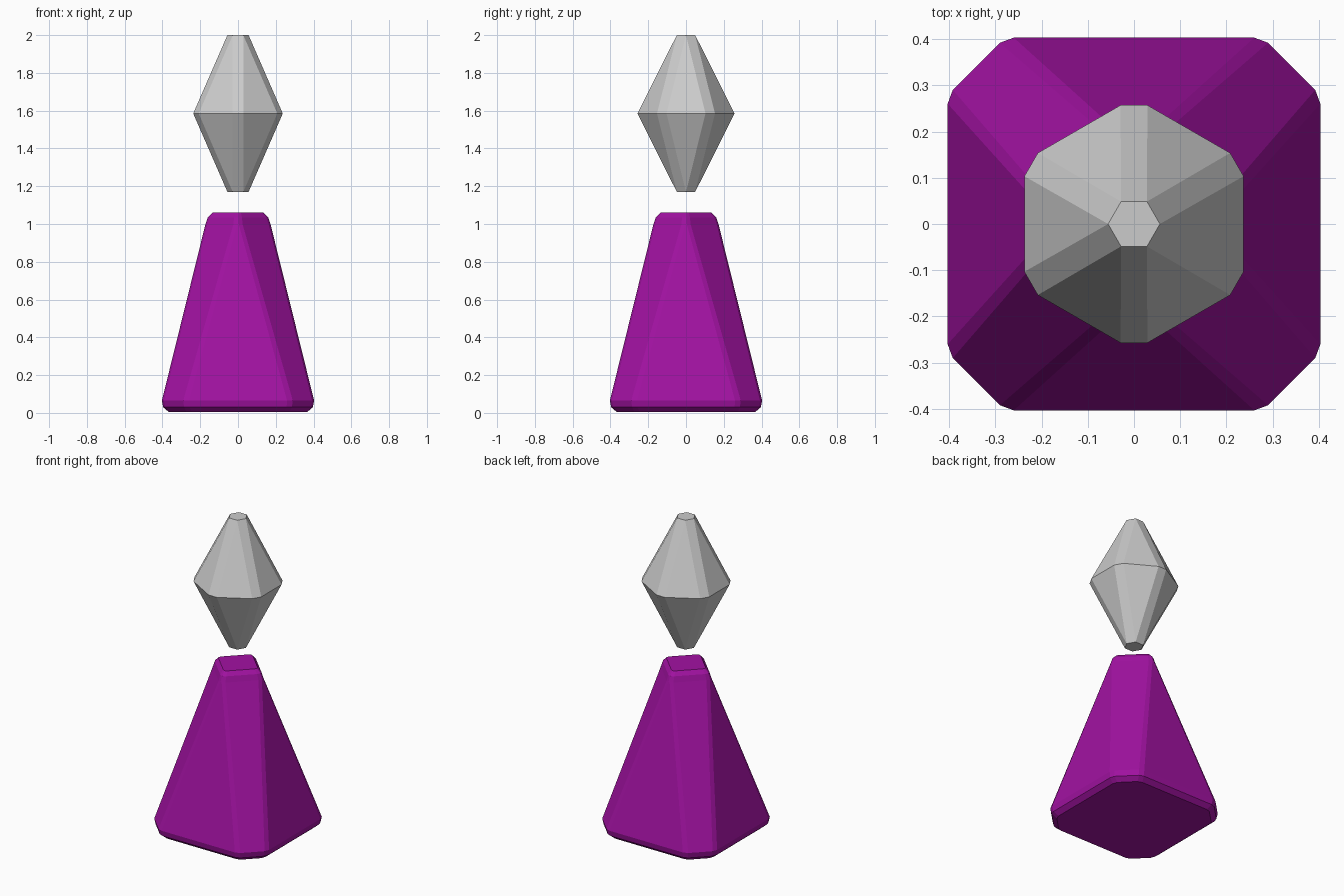
import bpy, bmesh
from math import cos, sin, pi

if "Cube" in bpy.data.objects:
    bpy.data.objects.remove(bpy.data.objects["Cube"])


def lofted(name, rings):
    """Skin matching closed rings of points, cap both ends, flat faces."""
    bm = bmesh.new()
    loops = [[bm.verts.new(p) for p in ring] for ring in rings]
    n = len(loops[0])
    for lo, hi in zip(loops, loops[1:]):
        for i in range(n):
            j = (i + 1) % n
            bm.faces.new((lo[i], lo[j], hi[j], hi[i]))
    bm.faces.new(loops[0][::-1])
    bm.faces.new(loops[-1])
    bmesh.ops.remove_doubles(bm, verts=bm.verts, dist=0.0005)
    bmesh.ops.recalc_face_normals(bm, faces=bm.faces)
    mesh = bpy.data.meshes.new(name)
    bm.to_mesh(mesh)
    bm.free()
    obj = bpy.data.objects.new(name, mesh)
    bpy.context.collection.objects.link(obj)
    return obj


def spin(points, count, z):
    """Repeat a few points around the z axis to make one full ring."""
    ring = []
    for k in range(count):
        c, s = cos(2 * pi * k / count), sin(2 * pi * k / count)
        ring += [(x * c - y * s, x * s + y * c, z) for x, y in points]
    return ring


def base_ring(z, h, a, b, d):
    # one flat side and the narrow bevel strip at each of its ends
    return spin([(h - d, -b), (h, -a), (h, a), (h - d, b)], 4, z)


# Base: tapering square block, chamfers widening until the top is a diamond
base = lofted("pedestal", [
    base_ring(0.005, 0.367, 0.245, 0.273, 0.010),
    base_ring(0.030, 0.396, 0.257, 0.285, 0.010),
    base_ring(0.065, 0.403, 0.260, 0.290, 0.011),
    base_ring(1.000, 0.172, 0.004, 0.024, 0.010),
    base_ring(1.035, 0.160, 0.003, 0.021, 0.010),
    base_ring(1.060, 0.135, 0.002, 0.016, 0.008),
])
purple = bpy.data.materials.new("purple")
purple.diffuse_color = (0.36, 0.006, 0.36, 1)
purple.use_nodes = True
purple.node_tree.nodes["Principled BSDF"].inputs["Base Color"].default_value = purple.diffuse_color
base.data.materials.append(purple)

# Floating crystal: six-sided double cone with chamfered edges
TIP = [(0.0485, -0.028), (0.0485, 0.028)]
WAIST = [(0.257, -0.029), (0.257, 0.029)]


def crystal_ring(points, z):
    # quarter turn so that two chamfers face front and back
    return spin([(-y, x) for x, y in points], 6, z)


lofted("crystal", [
    crystal_ring(TIP, 1.17),
    crystal_ring(WAIST, 1.585),
    crystal_ring(TIP, 2.0),
])
